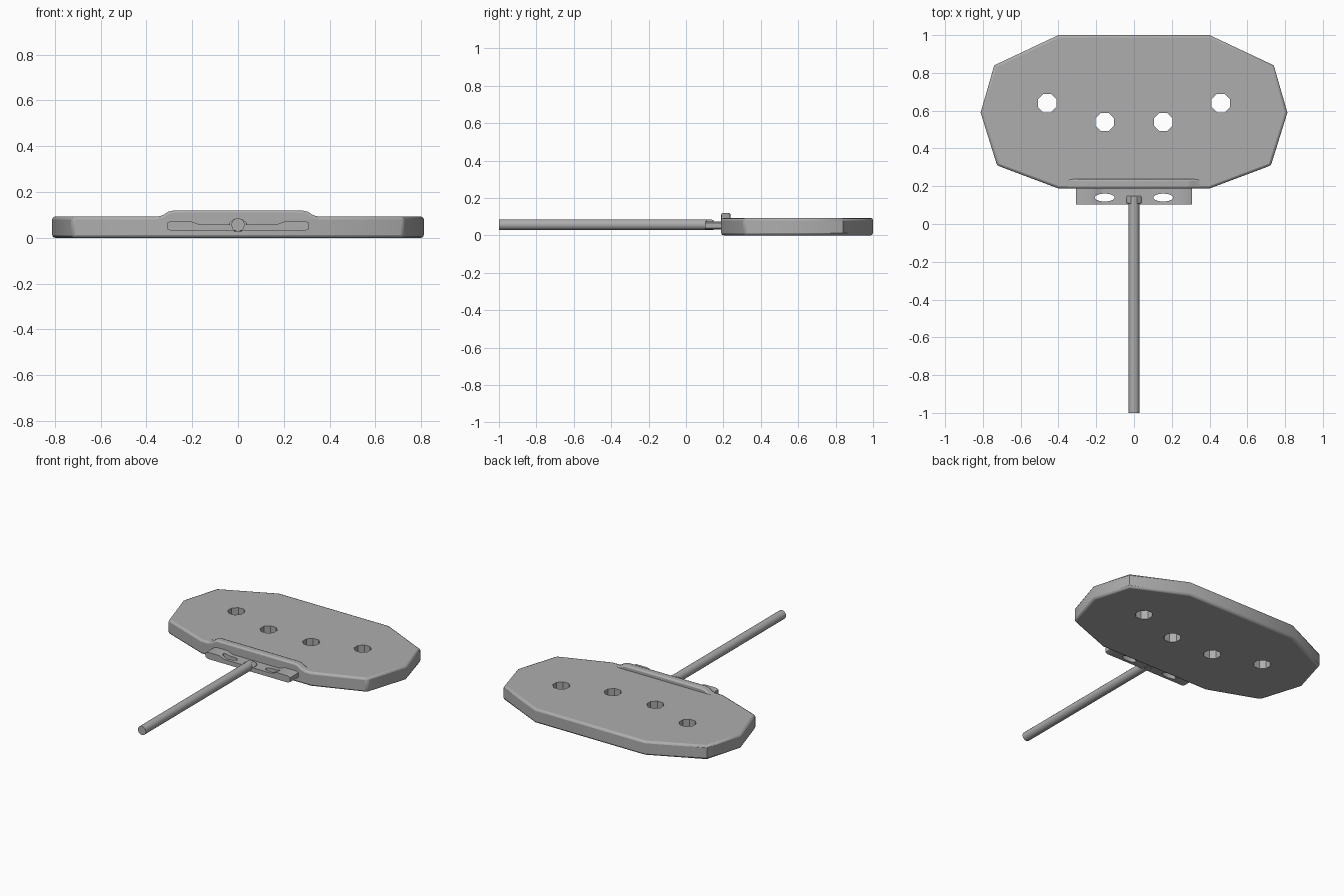
import bpy, bmesh, math

if "Cube" in bpy.data.objects:
    bpy.data.objects.remove(bpy.data.objects["Cube"])

grey = bpy.data.materials.new("plain grey")
grey.diffuse_color = (0.42, 0.42, 0.42, 1)
grey.use_nodes = True
grey.node_tree.nodes["Principled BSDF"].inputs["Base Color"].default_value = grey.diffuse_color


def prism(name, pts, to3d, offset):
    """Extrude a closed 2D profile; to3d places it, offset is the extrusion."""
    bm = bmesh.new()
    f = bm.faces.new([bm.verts.new(to3d(*p)) for p in pts])
    r = bmesh.ops.extrude_face_region(bm, geom=[f])
    vs = [v for v in r["geom"] if isinstance(v, bmesh.types.BMVert)]
    bmesh.ops.translate(bm, verts=vs, vec=offset)
    bmesh.ops.recalc_face_normals(bm, faces=bm.faces)
    me = bpy.data.meshes.new(name)
    bm.to_mesh(me)
    bm.free()
    ob = bpy.data.objects.new(name, me)
    bpy.context.collection.objects.link(ob)
    me.materials.append(grey)
    return ob


def bevel(ob, width, segments=2):
    m = ob.modifiers.new("bevel", "BEVEL")
    m.width, m.segments = width, segments
    m.limit_method, m.angle_limit = "ANGLE", math.radians(50)


def cut(ob, cutter):
    m = ob.modifiers.new("hole", "BOOLEAN")
    m.operation, m.object, m.solver = "DIFFERENCE", cutter, "EXACT"
    cutter.hide_render = True
    cutter.hide_set(True)


def ellipse(x, y, rx, ry, n):
    return [(x + rx * math.cos((i + .5) * math.tau / n),
             y + ry * math.sin((i + .5) * math.tau / n)) for i in range(n)]


def smooth(ob):
    bpy.ops.object.select_all(action="DESELECT")
    bpy.context.view_layer.objects.active = ob
    ob.select_set(True)
    bpy.ops.object.shade_smooth_by_angle(angle=math.radians(35))


def flat(z):
    return lambda x, y: (x, y, z)


def upright(y):
    return lambda x, z: (x, y, z)


# Wide ten-sided plate with rounded rim
half = [(0.40, 0.188), (0.725, 0.31), (0.812, 0.59), (0.74, 0.84), (0.40, 1.0)]
outline = half + [(-x, y) for x, y in reversed(half)]
plate = prism("plate", outline, flat(0), (0, 0, 0.093))
bevel(plate, 0.013)

# Front tab, thicker towards its two ends
half = [(0.29, 0.03), (0.308, 0.038), (0.308, 0.066), (0.29, 0.074),
        (0.21, 0.074), (0.17, 0.059)]
tab = prism("front_tab", half + [(-x, z) for x, z in reversed(half)],
            upright(0.102), (0, 0.12, 0))

# Raised ridge along the plate's front edge
half = [(0.36, 0.06), (0.355, 0.092), (0.33, 0.098), (0.305, 0.114), (0.28, 0.12)]
ridge = prism("front_ridge", half + [(-x, z) for x, z in reversed(half)],
              upright(0.188), (0, 0.05, 0))
bevel(ridge, 0.01)

# Holes through the plate and slots through the tab
for s in (-1, 1):
    for x, y in ((0.46, 0.64), (0.155, 0.54)):
        cut(plate, prism("plate_hole_cutter", ellipse(s * x, y, 0.053, 0.053, 8),
                         flat(-0.1), (0, 0, 0.3)))
    cut(tab, prism("tab_slot_cutter", ellipse(s * 0.155, 0.14, 0.052, 0.021, 16),
                   flat(-0.1), (0, 0, 0.3)))

# Round handle rod and its small collar
rod = prism("rod", ellipse(0, 0.057, 0.029, 0.029, 16), upright(-1), (0, 1.14, 0))
collar = prism("rod_collar", ellipse(0, 0.055, 0.042, 0.03, 8), upright(0.108), (0, 0.04, 0))
bevel(collar, 0.005)

for ob in (plate, tab, ridge, rod, collar):
    smooth(ob)
